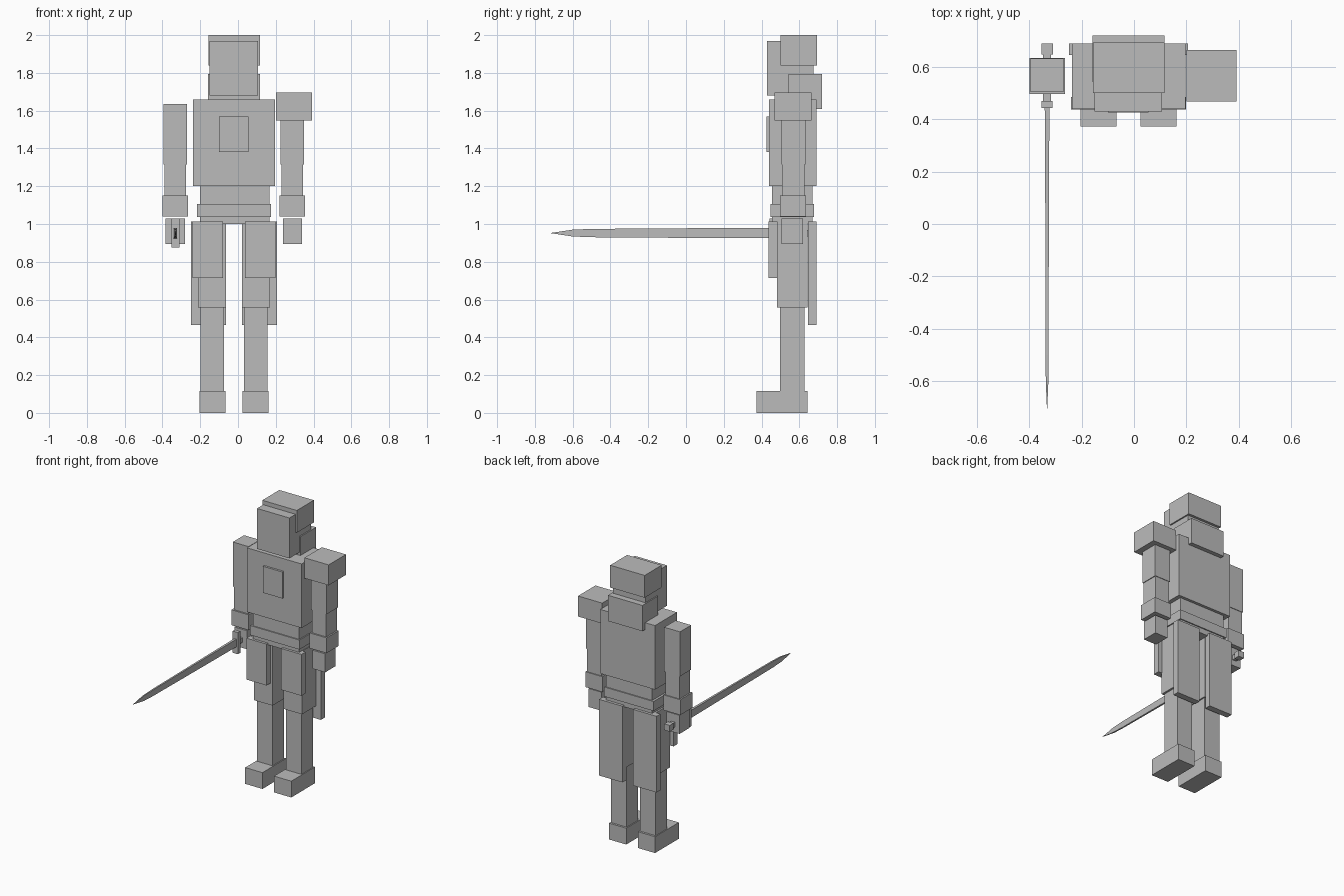
import bpy, bmesh
from mathutils import Vector

cube = bpy.data.objects.get("Cube")
if cube:
    bpy.data.objects.remove(cube, do_unlink=True)

# Single plain colour
grey = bpy.data.materials.new("plain grey")
grey.use_nodes = True
COLOUR = (0.5, 0.5, 0.5, 1)
grey.diffuse_color = COLOUR
grey.node_tree.nodes["Principled BSDF"].inputs["Base Color"].default_value = COLOUR


def finish(name, bm):
    bmesh.ops.recalc_face_normals(bm, faces=bm.faces)
    mesh = bpy.data.meshes.new(name)
    bm.to_mesh(mesh)
    bm.free()
    mesh.materials.append(grey)
    obj = bpy.data.objects.new(name, mesh)
    bpy.context.collection.objects.link(obj)
    return obj


def box(name, x, y, z):
    """Box from its (min, max) range on each axis."""
    bm = bmesh.new()
    bmesh.ops.create_cube(bm, size=1)
    for v in bm.verts:
        v.co = Vector(r[0] if c < 0 else r[1] for c, r in zip(v.co, (x, y, z)))
    return finish(name, bm)


def around(centre, width):
    return centre - width / 2, centre + width / 2


# Head with cap and neck guard
box("head", (-0.15, 0.107), (0.43, 0.675), (1.68, 1.97))
box("cap", (-0.157, 0.117), (0.5, 0.693), (1.84, 2.0))
box("neck_guard", (-0.158, 0.116), (0.542, 0.72), (1.61, 1.795))

# Torso
box("torso", (-0.237, 0.197), (0.44, 0.69), (1.2, 1.66))
box("chest_plate", (-0.1, 0.055), (0.425, 0.445), (1.38, 1.57))
box("waist", (-0.2, 0.167), (0.455, 0.67), (1.0, 1.21))
box("belt", (-0.217, 0.175), (0.447, 0.678), (1.037, 1.105))

# Arms: stacked blocks, the left one wearing a shoulder pad
for side, cx, top in (("right", -0.332, 1.635), ("left", 0.288, 1.62)):
    box(side + "_upper_arm", around(cx, 0.125), (0.505, 0.632), (1.315, top))
    box(side + "_forearm", around(cx, 0.114), (0.508, 0.628), (1.14, 1.315))
    box(side + "_cuff", around(cx, 0.135), (0.497, 0.635), (1.04, 1.15))
    box(side + "_hand", around(cx, 0.102), (0.505, 0.62), (0.895, 1.028))
box("left_shoulder_pad", (0.2, 0.392), (0.468, 0.665), (1.548, 1.695))

# Legs with hanging front and back plates, mirrored about the body axis
AXIS = -0.021
for side, s in (("right", -1), ("left", 1)):
    def leg(part, inner, outer, y, z):
        xs = sorted((AXIS + s * inner, AXIS + s * outer))
        box(side + "_" + part, xs, y, z)
    leg("thigh", 0.043, 0.191, (0.483, 0.642), (0.557, 1.01))
    leg("shin", 0.053, 0.177, (0.497, 0.627), (0.06, 0.557))
    leg("foot", 0.046, 0.183, (0.373, 0.642), (0, 0.117))
    leg("front_plate", 0.058, 0.219, (0.437, 0.485), (0.715, 1.012))
    leg("coat_tail", 0.043, 0.228, (0.645, 0.69), (0.465, 1.012))

# Sword held forward in the right hand
SX, SZ = -0.332, 0.952
box("sword_grip", around(SX, 0.03), (0.46, 0.66), around(SZ, 0.034))
box("sword_pommel", around(SX, 0.044), (0.647, 0.69), around(SZ, 0.045))
box("sword_guard", around(SX, 0.042), (0.443, 0.47), (0.875, 1.03))

# Blade: rectangular sections lofted to a point
bm = bmesh.new()
rings = []
for y, w, h in ((0.45, 0.018, 0.055), (0.08, 0.014, 0.052),
                (-0.5, 0.011, 0.044), (-0.6, 0.01, 0.036)):
    rings.append([bm.verts.new((SX + a * w / 2, y, SZ + b * h / 2))
                  for a, b in ((-1, -1), (1, -1), (1, 1), (-1, 1))])
tip = bm.verts.new((SX, -0.72, SZ))
bm.faces.new(rings[0])
for i in range(4):
    j = (i + 1) % 4
    for p, q in zip(rings, rings[1:]):
        bm.faces.new((p[i], p[j], q[j], q[i]))
    bm.faces.new((rings[-1][i], rings[-1][j], tip))
finish("sword_blade", bm)
